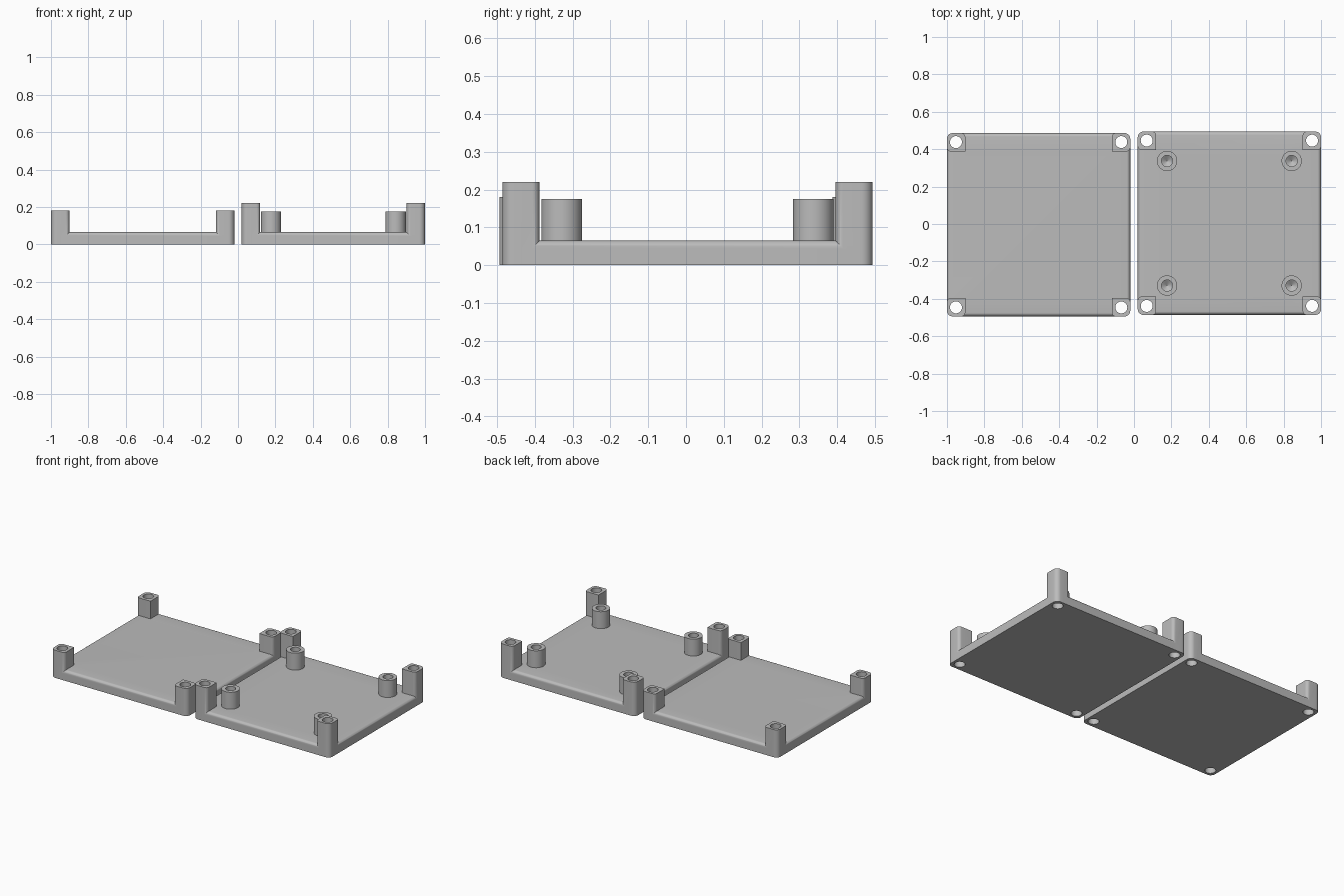
import bpy, bmesh, math

cube = bpy.data.objects.get("Cube")
if cube:
    bpy.data.objects.remove(cube, do_unlink=True)

HALF = 0.49          # half width of each tray
PLATE_TOP = 0.065
FILLET = 0.02
POST_HALF = 0.049
SIGNS = [(1, 1), (-1, 1), (-1, -1), (1, -1)]   # counter-clockwise corners

grey = bpy.data.materials.new("plain grey")
grey.use_nodes = True
grey.diffuse_color = (0.5, 0.5, 0.5, 1)
bsdf = next(n for n in grey.node_tree.nodes if n.type == 'BSDF_PRINCIPLED')
bsdf.inputs["Base Color"].default_value = grey.diffuse_color


def rounded_square(cx, cy, half, radii, steps=8):
    """Outline of a square with its own radius at every corner."""
    points = []
    for i, (sx, sy) in enumerate(SIGNS):
        r = radii[i]
        ox, oy = cx + sx * (half - r), cy + sy * (half - r)
        for k in range(steps + 1 if r else 1):
            a = math.pi / 2 * (i + k / steps)
            points.append((round(ox + r * math.cos(a), 6), round(oy + r * math.sin(a), 6)))
    return points


def circle(cx, cy, r, sides=32):
    return [(cx + r * math.cos(2 * math.pi * k / sides),
             cy + r * math.sin(2 * math.pi * k / sides)) for k in range(sides)]


def loft(bm, sections):
    """Closed solid through (outline, height) sections, listed bottom to top."""
    rings = [[bm.verts.new((x, y, z)) for x, y in outline] for outline, z in sections]
    for low, high in zip(rings, rings[1:]):
        n = len(low)
        for k in range(n):
            j = (k + 1) % n
            bm.faces.new((low[k], low[j], high[j], high[k]))
    bm.faces.new(rings[0][::-1])
    bm.faces.new(rings[-1])


def make_object(name, solids):
    bm = bmesh.new()
    for sections in solids:
        loft(bm, sections)
    mesh = bpy.data.meshes.new(name)
    bm.to_mesh(mesh)
    bm.free()
    mesh.materials.append(grey)
    obj = bpy.data.objects.new(name, mesh)
    bpy.context.collection.objects.link(obj)
    return obj


def activate(obj):
    bpy.ops.object.select_all(action='DESELECT')
    obj.select_set(True)
    bpy.context.view_layer.objects.active = obj


def combine(obj, other, operation):
    activate(obj)
    mod = obj.modifiers.new(operation.lower(), 'BOOLEAN')
    mod.operation = operation
    mod.solver = 'EXACT'
    mod.object = other
    bpy.ops.object.modifier_apply(modifier=mod.name)
    bpy.data.objects.remove(other, do_unlink=True)


def plate_sections():
    """Slab with a rounded top rim; its corners stay inside the posts."""
    sections = [(rounded_square(0, 0, HALF, [0.05] * 4), 0)]
    for k in range(7):
        a = math.pi / 2 * k / 6
        inset = FILLET * (1 - math.cos(a))
        outline = rounded_square(0, 0, HALF - inset, [0.05 - inset] * 4)
        sections.append((outline, PLATE_TOP - FILLET + FILLET * math.sin(a)))
    return sections


def post_sections(sx, sy, height):
    """Corner post: round outside, sharp towards the middle of the tray."""
    radius = {2: 0.03, 0: 0.02, -2: 0}
    radii = [radius[sx * cx + sy * cy] for cx, cy in SIGNS]
    c = HALF - POST_HALF
    outline = rounded_square(sx * c, sy * c, POST_HALF, radii)
    return [(outline, 0), (outline, height)]


def make_tray(name, x, y, post_height, standoff_height=0):
    tray = make_object(name, [plate_sections()])
    raised = [post_sections(sx, sy, post_height) for sx, sy in SIGNS]
    holes = []
    for sx, sy in SIGNS:
        # screw hole right through each post
        hole = circle(sx * 0.442, sy * 0.442, 0.032)
        holes.append([(hole, -0.1), (hole, 0.4)])
        if standoff_height:
            # round standoff with a blind, cone-ended pilot hole
            cx, cy = sx * 0.333, sy * 0.333
            body = circle(cx, cy, 0.054, 48)
            raised.append([(body, 0.03), (body, standoff_height)])
            bore = circle(cx, cy, 0.03)
            holes.append([(circle(cx, cy, 0.001), 0.075), (bore, 0.095), (bore, 0.4)])
    combine(tray, make_object(name + "_raised", raised), 'UNION')
    combine(tray, make_object(name + "_holes", holes), 'DIFFERENCE')
    tray.location = (x, y, 0)
    activate(tray)
    bpy.ops.object.shade_smooth_by_angle(angle=math.radians(30))


make_tray("plain_lid_tray", -0.51, -0.004, 0.18)
make_tray("standoff_base_tray", 0.51, 0.004, 0.22, 0.175)
